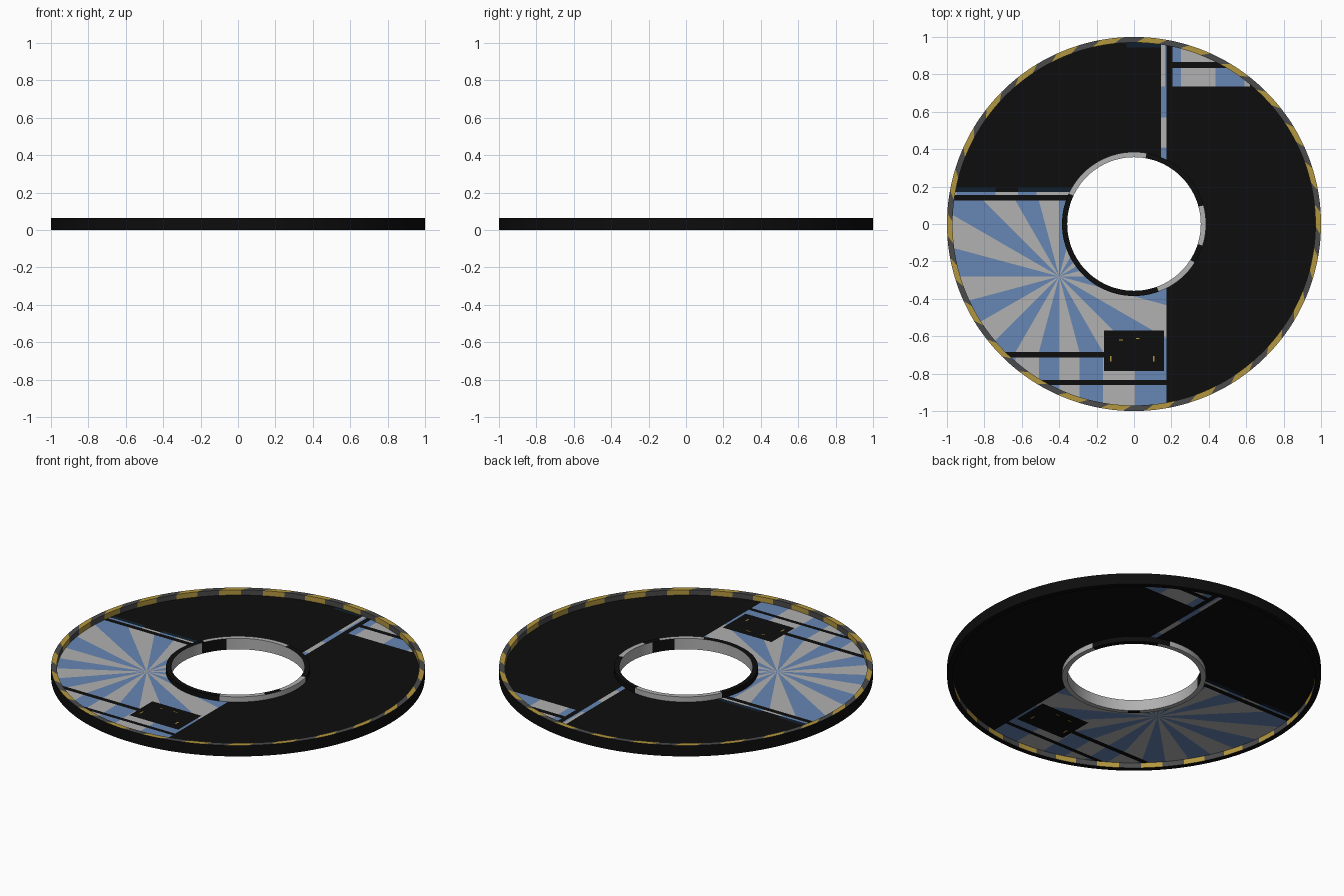
import bpy, bmesh, math
from mathutils import Vector

if "Cube" in bpy.data.objects:
    bpy.data.objects.remove(bpy.data.objects["Cube"])

H = 0.065          # overall thickness
MID = H / 2        # height of the recessed web
R_OUT, R_RIM, R_COL, R_HOLE = 1.0, 0.97, 0.385, 0.357


def mat(name, c):
    m = bpy.data.materials.new(name)
    m.diffuse_color = (*c, 1)
    m.use_nodes = True
    m.node_tree.nodes["Principled BSDF"].inputs["Base Color"].default_value = m.diffuse_color
    return m


MATS = [mat("black", (0.004, 0.004, 0.004)),
        mat("light_grey", (0.44, 0.44, 0.44)),
        mat("blue", (0.135, 0.24, 0.46)),
        mat("yellow", (0.45, 0.31, 0.05)),
        mat("dark_grey", (0.07, 0.07, 0.07)),
        mat("navy", (0.005, 0.014, 0.026))]
BLACK, GREY, BLUE, YELLOW, DARK, NAVY = range(6)


def finish(bm, name):
    me = bpy.data.meshes.new(name)
    bmesh.ops.recalc_face_normals(bm, faces=bm.faces)
    bm.to_mesh(me)
    bm.free()
    for m in MATS:
        me.materials.append(m)
    ob = bpy.data.objects.new(name, me)
    bpy.context.collection.objects.link(ob)
    return ob


def smooth(ob):
    bpy.ops.object.select_all(action='DESELECT')
    ob.select_set(True)
    bpy.context.view_layer.objects.active = ob
    bpy.ops.object.shade_smooth_by_angle(angle=math.radians(30))


def ring(name, profile, n, rule):
    """Closed lathe; profile = (radius, z, twist); rule(side, degrees) -> material."""
    bm = bmesh.new()
    rows = [[bm.verts.new((r * math.cos(2 * math.pi * i / n + t),
                           r * math.sin(2 * math.pi * i / n + t), z))
             for i in range(n)] for r, z, t in profile]
    for j in range(len(rows)):
        a, b = rows[j], rows[(j + 1) % len(rows)]
        for i in range(n):
            k = (i + 1) % n
            f = bm.faces.new((a[i], a[k], b[k], b[i]))
            f.material_index = rule(j, (i + 0.5) * 360 / n)
    ob = finish(bm, name)
    smooth(ob)


# sides of each profile: 0 outer wall, 1 top, 2 inner wall, 3 bottom
def rim_rule(side, deg):
    if side in (0, 3):
        return BLACK
    return YELLOW if ((deg * 26 / 360 + 0.25) % 1) < 0.5 else DARK


def collar_rule(side, deg):
    if side == 2:
        return BLACK if 134 < deg < 158 or 314 < deg < 334 else GREY
    if side == 1:
        return GREY if 80 < deg < 155 or 290 < deg < 328 or deg > 343 or deg < 15 else BLACK
    if side == 3:
        return BLACK if 15 < deg < 70 or 225 < deg < 235 else GREY
    return GREY if 80 < deg < 155 or deg > 290 or deg < 15 else BLACK


# Striped outer rim (slanted stripes) and inner collar
ring("outer_rim", [(R_OUT, 0, 0), (R_OUT, H, 0), (R_RIM, H, 0.05), (R_RIM, 0, 0.05)],
     208, rim_rule)
ring("inner_collar", [(R_COL, 0, 0), (R_COL, H, 0), (R_HOLE, H, 0), (R_HOLE, 0, 0)],
     144, collar_rule)

# Recessed web with painted panels
CX, CY, LOW = -0.40, -0.28, -0.685     # burst centre, start of straight stripes


def in_burst(x, y):
    return x < 0.175 and y < 0.125


def paint(x, y):
    if in_burst(x, y):
        if -0.16 < x < 0.16 and -0.785 < y < -0.57:      # black box
            return BLACK
        if -0.86 < y < -0.835 or (-0.715 < y < LOW and x < 0):   # black bars
            return BLACK
        a = math.degrees(math.atan2(max(y, LOW) - CY, x - CX)) + 90
        return BLUE if math.floor(a / 15) % 2 else GREY
    if x < -0.34 and 0.155 < y < 0.17:                   # thin strip over the burst
        return BLUE if -0.95 < x < -0.74 or -0.62 < x < -0.52 else GREY
    if 0.17 < y < 0.195 and (-0.95 < x < -0.74 or -0.62 < x < -0.34):
        return NAVY
    if 0.945 < y and -0.04 < x < 0.145:
        return NAVY
    if 0.145 < x < 0.175 and y > 0:                      # vertical strip
        return GREY if 0.41 < y < 0.57 or (y > 0.735 and x < 0.165) else BLUE
    if 0.205 < x < 0.62 and y > 0.735:                   # upper right panel
        if 0.835 < y < 0.865:
            return BLACK
        return BLUE if x < 0.25 or 0.435 < x < 0.59 else GREY
    return BLACK


bm = bmesh.new()
N = 144
rows = [[bm.verts.new((r * math.cos(2 * math.pi * i / N), r * math.sin(2 * math.pi * i / N), MID))
         for i in range(N)] for r in (0.37, 0.985)]
for i in range(N):
    k = (i + 1) % N
    bm.faces.new((rows[0][i], rows[1][i], rows[1][k], rows[0][k]))


def cut(point, normal, test):
    faces = [f for f in bm.faces if test(f.calc_center_median())]
    edges = {e for f in faces for e in f.edges}
    verts = {v for f in faces for v in f.verts}
    bmesh.ops.bisect_plane(bm, geom=faces + list(edges) + list(verts), dist=1e-5,
                           plane_co=point, plane_no=normal)


for y in (0.125, 0.155, 0.17, 0.195, 0.41, 0.57, 0.735, 0.835, 0.865, 0.945,
          -0.57, LOW, -0.715, -0.785, -0.835, -0.86):
    cut((0, y, 0), (0, 1, 0), lambda c: True)
for x in (0.145, 0.165, 0.175, 0.205, 0.25, 0.435, 0.59, 0.62,
          -0.04, -0.16, 0.16, -0.34, -0.52, -0.62, -0.74, -0.95):
    cut((x, 0, 0), (1, 0, 0), lambda c: True)
for k in range(12):                                      # rays
    a = math.radians(15 * k)
    cut((CX, CY, 0), (-math.sin(a), math.cos(a), 0),
        lambda c: in_burst(c.x, c.y) and c.y > LOW)
for k in range(-4, 5):                                   # straight stripes below
    cut((CX + (CY - LOW) * math.tan(math.radians(15 * k)), 0, 0), (1, 0, 0),
        lambda c: in_burst(c.x, c.y) and c.y < LOW)
for f in bm.faces:
    c = f.calc_center_median()
    f.material_index = paint(c.x, c.y)
web = finish(bm, "web_disc")
sol = web.modifiers.new("thickness", 'SOLIDIFY')
sol.thickness, sol.offset = 0.004, 0

# Tiny yellow marks on the black box
bm = bmesh.new()
for x, y, w, h in ((-0.07, -0.62, 0.02, 0.006), (0.02, -0.612, 0.02, 0.006),
                   (-0.125, -0.72, 0.008, 0.03), (0.105, -0.72, 0.008, 0.03)):
    g = bmesh.ops.create_cube(bm, size=1)["verts"]
    bmesh.ops.scale(bm, verts=g, vec=(w, h, 0.006))
    bmesh.ops.translate(bm, verts=g, vec=(x, y, MID))
for f in bm.faces:
    f.material_index = YELLOW
finish(bm, "box_marks")
